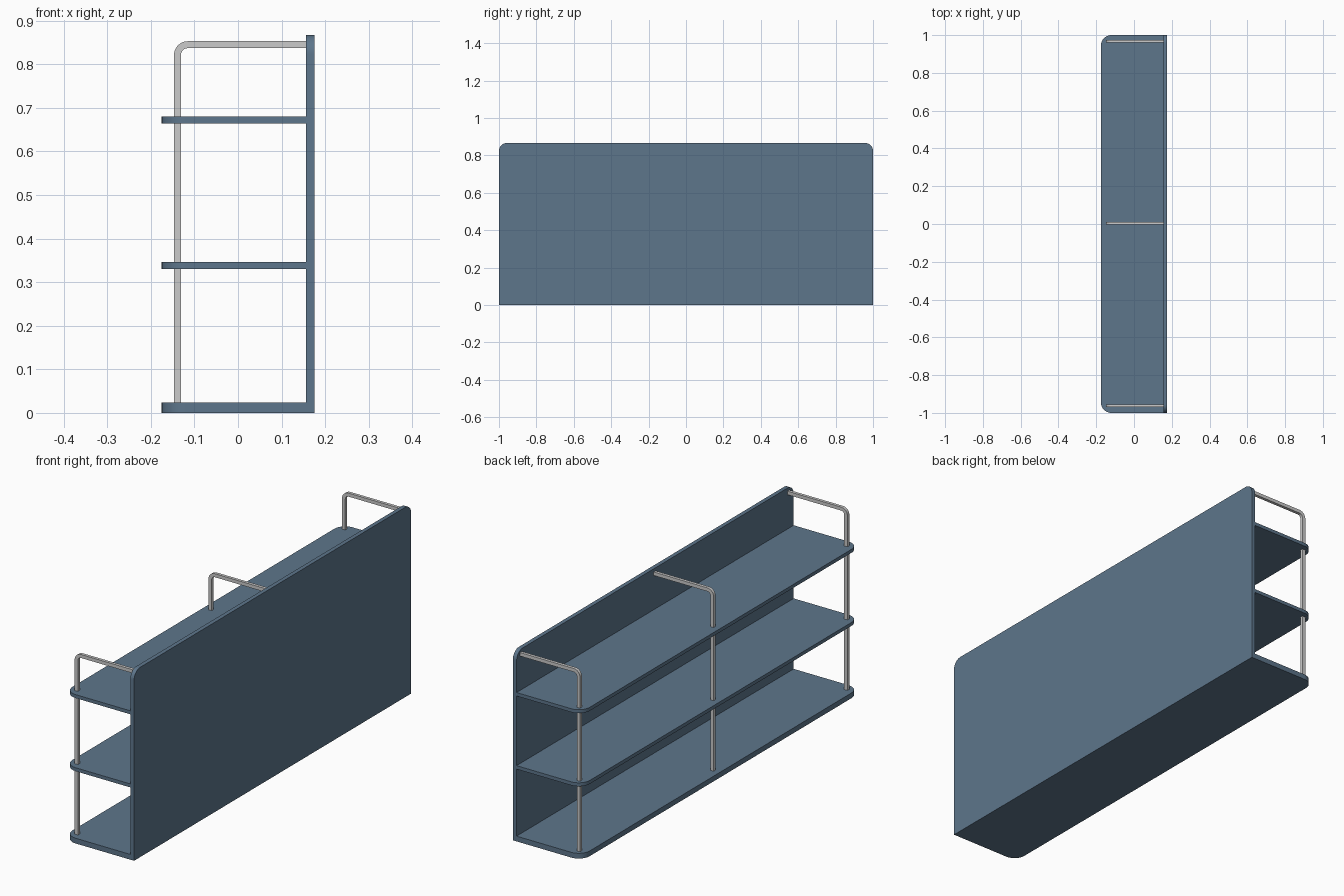
import bpy, bmesh
from math import sin, cos, pi
from mathutils import Vector

if "Cube" in bpy.data.objects:
    bpy.data.objects.remove(bpy.data.objects["Cube"])

blue = bpy.data.materials.new("blue_paint")
blue.diffuse_color = (0.11, 0.18, 0.26, 1)
blue.use_nodes = True
blue.node_tree.nodes["Principled BSDF"].inputs["Base Color"].default_value = blue.diffuse_color


def arc(cx, cy, r, a0, a1, n=10):
    return [(cx + r * cos(a0 + (a1 - a0) * i / n), cy + r * sin(a0 + (a1 - a0) * i / n))
            for i in range(n + 1)]


def extrude(name, points, direction, material=None):
    """Closed 3D outline pushed along a direction into a solid."""
    bm = bmesh.new()
    face = bm.faces.new([bm.verts.new(p) for p in points])
    ext = bmesh.ops.extrude_face_region(bm, geom=[face])
    moved = [v for v in ext["geom"] if isinstance(v, bmesh.types.BMVert)]
    bmesh.ops.translate(bm, verts=moved, vec=Vector(direction))
    bmesh.ops.recalc_face_normals(bm, faces=bm.faces)
    mesh = bpy.data.meshes.new(name)
    bm.to_mesh(mesh)
    bm.free()
    obj = bpy.data.objects.new(name, mesh)
    bpy.context.collection.objects.link(obj)
    if material:
        mesh.materials.append(material)
    bpy.ops.object.select_all(action="DESELECT")
    obj.select_set(True)
    bpy.context.view_layer.objects.active = obj
    bpy.ops.object.shade_smooth_by_angle(angle=pi / 6)
    return obj


FRONT, PANEL, BACK, TOP = -0.175, 0.156, 0.175, 0.867

# Back panel with rounded top corners
r = 0.043
outline = [(-1, 0), (1, 0)] + arc(1 - r, TOP - r, r, 0, pi / 2) + arc(r - 1, TOP - r, r, pi / 2, pi)
extrude("back_panel", [(PANEL, y, z) for y, z in outline], (BACK - PANEL, 0, 0), blue)

# Base and two shelves with rounded front corners
r = 0.055
outline = ([(PANEL, -1), (PANEL, 1)] + arc(FRONT + r, 1 - r, r, pi / 2, pi)
           + arc(FRONT + r, r - 1, r, pi, 3 * pi / 2))
for name, z0, z1 in (("base_shelf", 0, 0.024), ("middle_shelf", 0.330, 0.346),
                     ("upper_shelf", 0.664, 0.680)):
    extrude(name, [(x, y, z0) for x, y in outline], (0, 0, z1 - z0), blue)

# Bent square rods: up from the base, then back into the panel
w, ri, x0, zt, t = 0.016, 0.016, -0.147, 0.853, 0.014
cx, cz = x0 + w + ri, zt - w - ri
profile = ([(x0, 0.024)] + arc(cx, cz, ri + w, pi, pi / 2) + [(PANEL, zt), (PANEL, zt - w)]
           + arc(cx, cz, ri, pi / 2, pi) + [(x0 + w, 0.024)])
for name, y in (("front_rod", -0.962), ("middle_rod", 0.004), ("rear_rod", 0.968)):
    extrude(name, [(x, y - t / 2, z) for x, z in profile], (0, t, 0))
